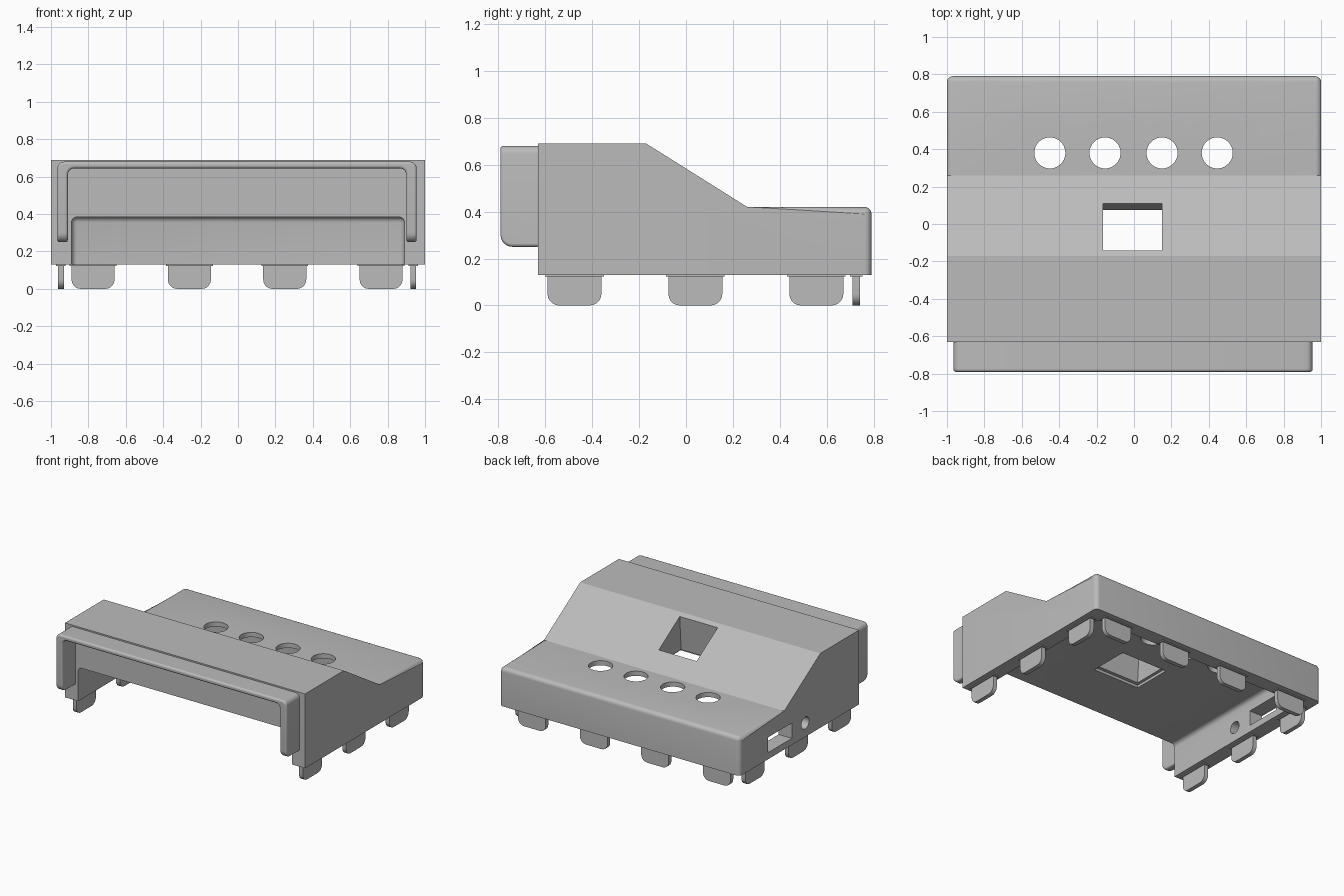
import bpy, bmesh
from mathutils import Vector

if "Cube" in bpy.data.objects:
    bpy.data.objects.remove(bpy.data.objects["Cube"])

grey = bpy.data.materials.new("plain_grey")
grey.use_nodes = True
COLOUR = (0.5, 0.5, 0.5, 1)
grey.diffuse_color = COLOUR
grey.node_tree.nodes["Principled BSDF"].inputs["Base Color"].default_value = COLOUR


def finish(name, bm):
    bmesh.ops.recalc_face_normals(bm, faces=bm.faces)
    mesh = bpy.data.meshes.new(name)
    bm.to_mesh(mesh)
    bm.free()
    mesh.materials.append(grey)
    obj = bpy.data.objects.new(name, mesh)
    bpy.context.collection.objects.link(obj)
    return obj


def extrude(points, offset):
    """Solid made by sweeping a closed outline along an offset."""
    bm = bmesh.new()
    face = bm.faces.new([bm.verts.new(p) for p in points])
    out = bmesh.ops.extrude_face_region(bm, geom=[face])["geom"]
    moved = [v for v in out if isinstance(v, bmesh.types.BMVert)]
    bmesh.ops.translate(bm, verts=moved, vec=offset)
    bmesh.ops.recalc_face_normals(bm, faces=bm.faces)
    return bm


def box(x0, x1, y0, y1, z0, z1):
    return extrude([(x0, y0, z0), (x1, y0, z0), (x1, y1, z0), (x0, y1, z0)], (0, 0, z1 - z0))


def round_edges(bm, rule, radius, segments=5):
    """Round the edges whose midpoint and direction pass the rule."""
    chosen = []
    for e in bm.edges:
        a, b = e.verts[0].co, e.verts[1].co
        if rule((a + b) / 2, (b - a).normalized()):
            chosen.append(e)
    bmesh.ops.bevel(bm, geom=chosen, offset=radius, segments=segments, profile=0.5,
                    affect='EDGES', clamp_overlap=True)


def smooth(obj):
    bpy.ops.object.select_all(action='DESELECT')
    obj.select_set(True)
    bpy.context.view_layer.objects.active = obj
    bpy.ops.object.shade_smooth_by_angle(angle=0.5)


# Case: low box at the back, raised wedge at the front
FRONT, BACK, TOP, LOW, RIM = -0.63, 0.79, 0.69, 0.42, 0.13
side = [(FRONT, RIM), (BACK, RIM), (BACK, LOW), (0.26, LOW), (-0.17, TOP), (FRONT, TOP)]
bm = extrude([(-1, y, z) for y, z in side], (2, 0, 0))
round_edges(bm, lambda m, d: (abs(m.x) > 0.99 and m.y > 0.78)
            or (abs(m.z - LOW) < 0.01 and m.y > 0.5), 0.03)
case = finish("case", bm)

cutters = []

# Inner space, open below and at the front
bm = box(-0.89, 0.89, -0.9, 0.68, -0.1, 0.385)
round_edges(bm, lambda m, d: m.z > 0.38 and abs(d.z) < 0.1 and m.y > -0.8
            or (abs(d.z) > 0.9 and m.y > 0.6), 0.03)
cutters.append(finish("inner_space_cutter", bm))

# Four round button holes in the low roof
for x in (-0.45, -0.155, 0.15, 0.445):
    bpy.ops.mesh.primitive_cylinder_add(vertices=40, radius=0.083, depth=0.3, location=(x, 0.38, 0.42))
    bpy.context.object.name = "button_hole_cutter"
    cutters.append(bpy.context.object)

# Window funnel from the slope to the ceiling, with a shallow recess below
bm = bmesh.new()
for x0, x1, y0, y1, drop in ((-0.165, 0.15, -0.14, 0.11, None), (-0.18, 0.165, -0.18, 0.06, 0.36)):
    for x, y in ((x0, y0), (x1, y0), (x1, y1), (x0, y1)):
        slope_z = LOW + (0.26 - y) * (TOP - LOW) / 0.43 + 0.003
        bm.verts.new((x, y, drop or slope_z))
bmesh.ops.convex_hull(bm, input=bm.verts)
cutters.append(finish("window_cutter", bm))
cutters.append(finish("window_recess_cutter", box(-0.2, 0.185, -0.2, 0.1, 0.35, 0.405)))

# Socket openings in one side wall
cutters.append(finish("side_slot_cutter", box(-1.2, -0.8, 0.17, 0.45, 0.18, 0.295)))
bpy.ops.mesh.primitive_cylinder_add(vertices=32, radius=0.045, depth=0.4,
                                    location=(-1, 0.01, 0.235), rotation=(0, 1.5708, 0))
bpy.context.object.name = "side_hole_cutter"
cutters.append(bpy.context.object)

for cutter in cutters:
    mod = case.modifiers.new(cutter.name, 'BOOLEAN')
    mod.operation = 'DIFFERENCE'
    mod.solver = 'EXACT'
    mod.object = cutter
    cutter.hide_render = True
    cutter.hide_set(True)
    cutter.display_type = 'WIRE'
bpy.context.view_layer.update()
cut_mesh = bpy.data.meshes.new_from_object(case.evaluated_get(bpy.context.evaluated_depsgraph_get()))
case.modifiers.clear()
case.data = cut_mesh
cut_mesh.materials.clear()
cut_mesh.materials.append(grey)
for poly in cut_mesh.polygons:
    poly.material_index = 0
for cutter in cutters:
    bpy.data.objects.remove(cutter)
smooth(case)

# Arched hood on the front
arch = [(-0.965, 0.25), (-0.965, 0.68), (0.955, 0.68), (0.955, 0.25),
        (0.9, 0.25), (0.9, 0.645), (-0.91, 0.645), (-0.91, 0.25)]
bm = extrude([(x, -0.79, z) for x, z in arch], (0, 0.17, 0))
round_edges(bm, lambda m, d: abs(d.y) > 0.9 and m.z > 0.6, 0.035)
round_edges(bm, lambda m, d: abs(d.x) > 0.9 and m.z < 0.26 and m.y < -0.7, 0.05)
hood = finish("front_hood", bm)
edge = hood.modifiers.new("soft_edges", 'BEVEL')
edge.width = 0.012
edge.segments = 3
edge.limit_method = 'ANGLE'
edge.angle_limit = 0.8
smooth(hood)


# Snap tabs under the rim
def tab(name, x, y, half_x, half_y):
    bm = box(x - half_x, x + half_x, y - half_y, y + half_y, 0, RIM + 0.01)
    across = Vector((1, 0, 0)) if half_x < half_y else Vector((0, 1, 0))
    round_edges(bm, lambda m, d: m.z < 0.01 and abs(d.dot(across)) > 0.9, 0.05)
    smooth(finish(name, bm))
    # Small foot where the tab meets the rim
    finish(name + "_foot", box(x - half_x - 0.01, x + half_x + 0.01, y - half_y - 0.01,
                               y + half_y + 0.01, RIM - 0.007, RIM + 0.01))


for y in (-0.475, 0.04, 0.555):
    for x, word in ((-0.947, "right"), (0.937, "left")):
        tab(word + "_tab", x, y, 0.016, 0.115)
for x in (-0.775, -0.26, 0.25, 0.765):
    tab("back_tab", x, 0.725, 0.115, 0.016)
